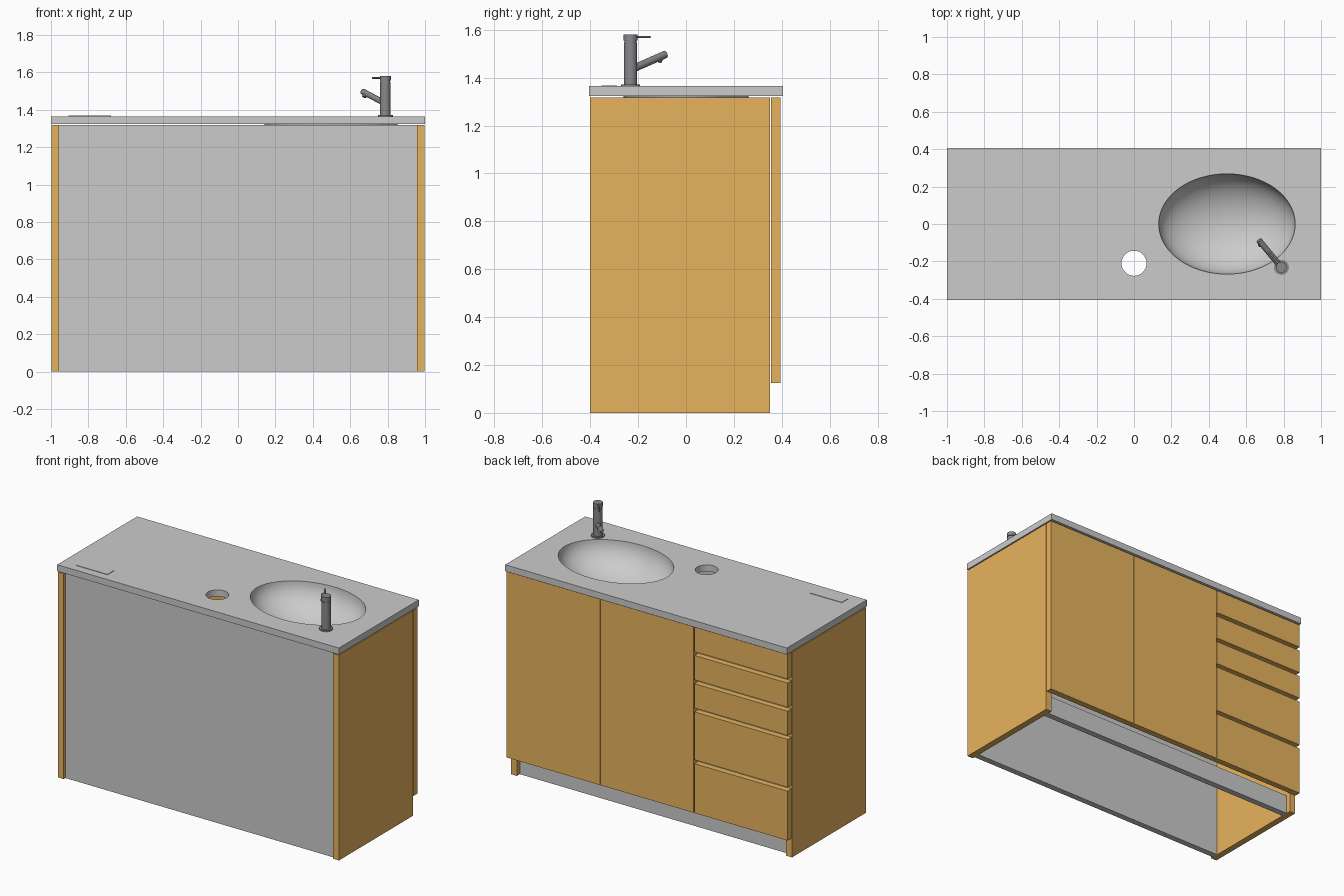
import bpy, bmesh, math
from mathutils import Vector

if "Cube" in bpy.data.objects:
    bpy.data.objects.remove(bpy.data.objects["Cube"])


def material(name, rgb):
    m = bpy.data.materials.new(name)
    m.diffuse_color = (*rgb, 1)
    m.use_nodes = True
    m.node_tree.nodes["Principled BSDF"].inputs["Base Color"].default_value = m.diffuse_color
    return m


wood = material("wood", (0.8, 0.45, 0.11))
metal = material("dark_metal", (0.25, 0.25, 0.26))


def finish(name, bm, mat=None, smooth=False):
    bmesh.ops.recalc_face_normals(bm, faces=bm.faces)
    me = bpy.data.meshes.new(name)
    bm.to_mesh(me)
    bm.free()
    ob = bpy.data.objects.new(name, me)
    bpy.context.collection.objects.link(ob)
    if mat:
        me.materials.append(mat)
    if smooth:
        bpy.ops.object.select_all(action='DESELECT')
        ob.select_set(True)
        bpy.context.view_layer.objects.active = ob
        bpy.ops.object.shade_smooth_by_angle(angle=math.radians(35))
    return ob


def box(name, x, y, z, mat=None):
    bm = bmesh.new()
    bmesh.ops.create_cube(bm, size=1)
    for v in bm.verts:
        v.co = [(a[0] + a[1]) / 2 + c * (a[1] - a[0]) for a, c in zip((x, y, z), v.co)]
    return finish(name, bm, mat)


def rod(name, a, b, r, mat=None, sides=32):
    a, b = Vector(a), Vector(b)
    bm = bmesh.new()
    bmesh.ops.create_cone(bm, cap_ends=True, segments=sides, radius1=r, radius2=r,
                          depth=(b - a).length)
    rot = Vector((0, 0, 1)).rotation_difference(b - a).to_matrix()
    for v in bm.verts:
        v.co = rot @ v.co + (a + b) / 2
    return finish(name, bm, mat, True)


# Countertop with an oval sink opening and a round waste opening
TOP, UNDER = 1.365, 1.323
SX, RX, RY, DEPTH = 0.497, 0.365, 0.268, 0.2
counter = box("countertop", (-1, 1), (-0.405, 0.405), (UNDER, TOP))


def cut(target, cx, cy, rx, ry):
    cutter = rod("cutter", (0, 0, UNDER - 0.1), (0, 0, TOP + 0.1), 1, sides=64)
    cutter.hide_render = True
    for v in cutter.data.vertices:
        v.co.x, v.co.y = cx + v.co.x * rx, cy + v.co.y * ry
    mod = target.modifiers.new("cut", 'BOOLEAN')
    mod.operation, mod.solver, mod.object = 'DIFFERENCE', 'EXACT', cutter
    bpy.ops.object.select_all(action='DESELECT')
    bpy.context.view_layer.objects.active = target
    target.select_set(True)
    bpy.ops.object.modifier_apply(modifier=mod.name)
    bpy.data.objects.remove(cutter)


cut(counter, SX, 0, RX, RY)
cut(counter, 0, -0.21, 0.067, 0.067)
bpy.ops.object.shade_smooth_by_angle(angle=math.radians(30))

# Sink bowl: lower half of an ellipsoid
bm = bmesh.new()
bmesh.ops.create_uvsphere(bm, u_segments=64, v_segments=32, radius=1)
bmesh.ops.delete(bm, geom=[v for v in bm.verts if v.co.z > 0.01], context='VERTS')
for v in bm.verts:
    v.co = (SX + v.co.x * RX, v.co.y * RY, TOP + v.co.z * DEPTH)
bowl = finish("sink_bowl", bm, None, True)
bowl.data.flip_normals()

# Thin plate on the counter
box("counter_plate", (-0.905, -0.68), (-0.352, -0.288), (TOP - 0.002, TOP + 0.003))

# Open-bottomed carcass
H, W, T = 1.317, 0.998, 0.042
for side, s in (("left", -1), ("right", 1)):
    box(side + "_side_panel", sorted((s * W, s * (W - T))), (-0.402, 0.35), (0, H), wood)
box("front_panel", (T - W, W - T), (-0.385, -0.345), (0, H))
box("toe_kick", (T - W, W - T), (0.28, 0.32), (0, 0.125))

# Doors on the back side
Y, LOW, G = (0.355, 0.395), 0.125, 0.003
for i in range(2):
    x0 = -W / 3 + i * 2 * W / 3
    box(f"door_{i + 1}", (x0 + G, x0 + 2 * W / 3 - (G if i == 0 else 0)), Y, (LOW, H), wood)

# Drawers with finger gaps above each lower one
z = H
for i, (pitch, gap) in enumerate([(0.181, 0.025)] * 3 + [(0.332, 0.025), (0.317, 0)]):
    box(f"drawer_{i + 1}", (-W, -W / 3 - G), Y, (max(z - pitch + gap, LOW), z), wood)
    z -= pitch

# Tap
FX, FY = 0.788, -0.232
rod("tap_base", (FX, FY, TOP), (FX, FY, TOP + 0.007), 0.04, metal)
rod("tap_column", (FX, FY, TOP), (FX, FY, 1.547), 0.028, metal)
rod("tap_neck", (FX, FY, 1.545), (FX, FY, 1.557), 0.025, metal)
rod("tap_head", (FX, FY, 1.555), (FX, FY, 1.58), 0.029, metal)
rod("tap_lever", (FX, FY, 1.57), (0.72, -0.15, 1.57), 0.005, metal, 16)
rod("tap_spout", (FX, FY, 1.433), (0.668, -0.087, 1.497), 0.016, metal)
rod("tap_outlet", (0.683, -0.105, 1.489), (0.674, -0.113, 1.468), 0.012, metal)
